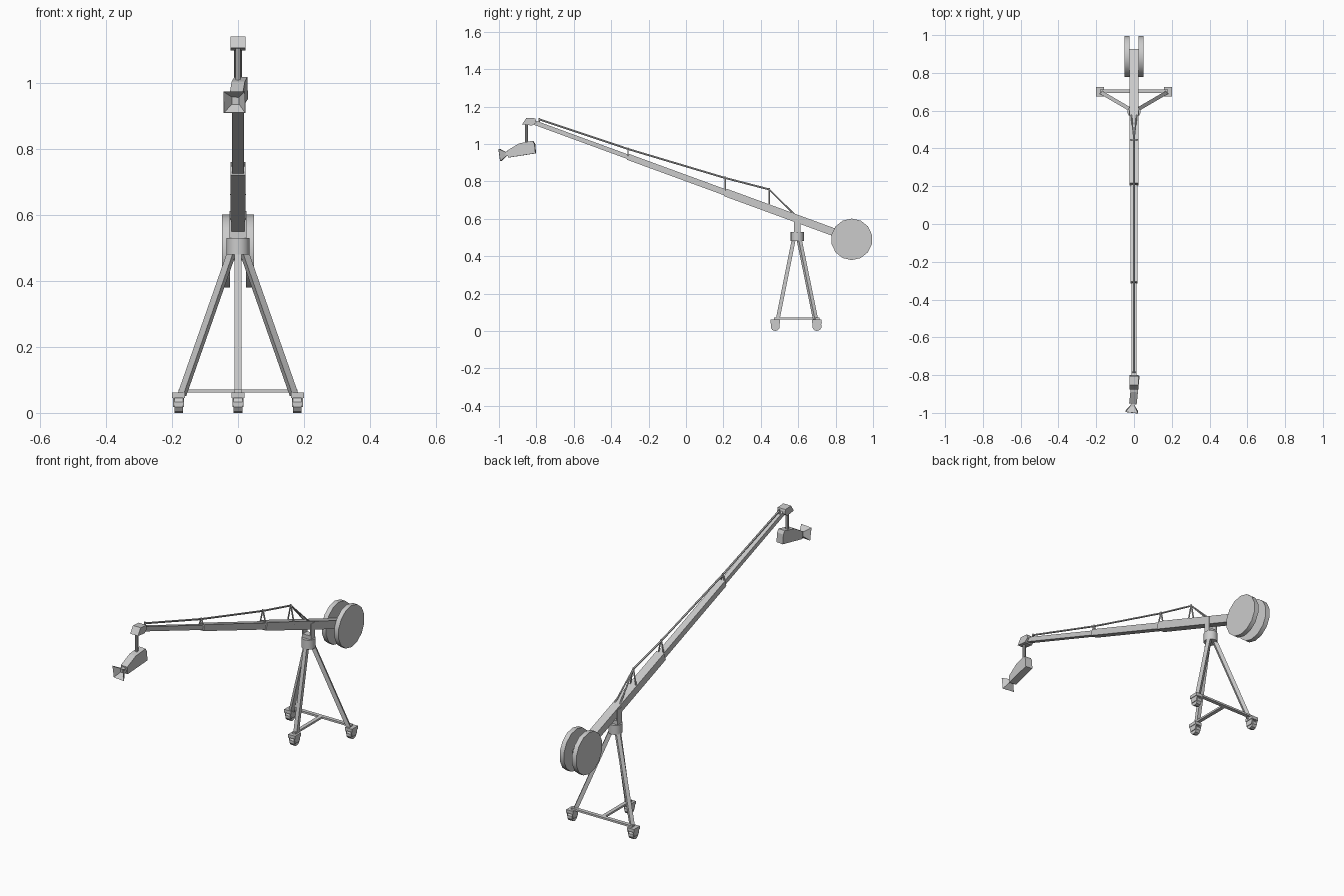
import bpy, bmesh, math
from mathutils import Vector, Matrix

if "Cube" in bpy.data.objects:
    bpy.data.objects.remove(bpy.data.objects["Cube"])


def make(name, bm, matrix=None, smooth=False):
    bmesh.ops.recalc_face_normals(bm, faces=bm.faces)
    me = bpy.data.meshes.new(name)
    bm.to_mesh(me)
    bm.free()
    ob = bpy.data.objects.new(name, me)
    bpy.context.collection.objects.link(ob)
    if matrix:
        me.transform(matrix)
    if smooth:
        bpy.context.view_layer.objects.active = ob
        ob.select_set(True)
        bpy.ops.object.shade_smooth_by_angle(angle=math.radians(35))
        ob.select_set(False)
    return ob


def frame(p, q):
    """Matrix at the midpoint of p-q, with z along the line."""
    p, q = Vector(p), Vector(q)
    d = (q - p).normalized()
    side = d.cross((0, 0, 1))
    side = side.normalized() if side.length > 0.01 else Vector((1, 0, 0))
    m = Matrix((side, d.cross(side), d)).transposed().to_4x4()
    m.translation = (p + q) / 2
    return m, (q - p).length


def beam(name, p, q, w, h):
    m, length = frame(p, q)
    bm = bmesh.new()
    bmesh.ops.create_cube(bm, size=1)
    bmesh.ops.scale(bm, vec=(w, h, length), verts=bm.verts)
    return make(name, bm, m)


def rod(name, p, q, r, sides=8):
    m, length = frame(p, q)
    bm = bmesh.new()
    bmesh.ops.create_cone(bm, cap_ends=True, segments=sides, radius1=r, radius2=r, depth=length)
    return make(name, bm, m, sides > 10)


def plate(name, pts, x0, x1, matrix=None):
    """Extrude a (y, z) profile from x0 to x1."""
    bm = bmesh.new()
    f = bm.faces.new([bm.verts.new((x0, y, z)) for y, z in pts])
    r = bmesh.ops.extrude_face_region(bm, geom=[f])
    bmesh.ops.translate(bm, vec=(x1 - x0, 0, 0),
                        verts=[v for v in r["geom"] if isinstance(v, bmesh.types.BMVert)])
    return make(name, bm, matrix)


def boom(y, up=0.0):
    """Point on the sloping boom centre line."""
    return Vector((0, y, 0.598 - 0.366 * (y - 0.6) + up))


# Telescoping boom
for label, y0, y1, w, h in (("rear", 0.21, 0.92, 0.046, 0.042),
                            ("middle", -0.31, 0.22, 0.035, 0.033),
                            ("front", -0.83, -0.30, 0.024, 0.024)):
    beam("boom_" + label, boom(y0), boom(y1), w, h)

# Twin counterweights and their axle
for s in (-1, 1):
    rod("counterweight", (s * 0.024, 0.886, 0.49), (s * 0.049, 0.886, 0.49), 0.111, 14)
rod("counterweight_axle", (-0.03, 0.886, 0.49), (0.03, 0.886, 0.49), 0.015)

# Tension cable on splayed posts
tops = [(0, 0.59, 0.613), (0, 0.445, 0.757), (0, 0.21, 0.818), (0, -0.31, 0.973), (0, -0.785, 1.132)]
for a, b in zip(tops[1:], tops[2:]):
    rod("cable", a, b, 0.005, 6)
for s in (-1, 1):
    rod("cable_rear_stay", (s * 0.016, 0.59, 0.613), tops[1], 0.004, 6)
    for t, spread in zip(tops[1:], (0.02, 0.018, 0.013, 0.006)):
        foot = boom(t[1], 0.005)
        foot.x = s * spread
        rod("cable_post", foot, (0, t[1], t[2] + 0.007), 0.004, 6)

# Pivot fork and hub
for s in (-1, 1):
    beam("pivot_plate", (s * 0.023, 0.595, 0.52), (s * 0.023, 0.595, 0.612), 0.006, 0.036)
beam("pivot_base", (0, 0.595, 0.52), (0, 0.595, 0.55), 0.046, 0.036)
rod("hub", (0, 0.595, 0.48), (0, 0.595, 0.53), 0.035, 16)

# Tripod legs with castors
for x, y in ((-0.18, 0.70), (0.18, 0.70), (0, 0.477)):
    c = Vector((0, 0.595, 0))
    foot = Vector((x, y, 0))
    out = (foot - c).normalized()
    beam("leg", c + out * 0.018 + Vector((0, 0, 0.495)), foot - out * 0.012 + Vector((0, 0, 0.055)), 0.02, 0.02)
    beam("castor_top", (x, y, 0.045), (x, y, 0.062), 0.04, 0.05)
    for s in (-1, 1):
        plate("castor_cheek", [(y - 0.026, 0.047), (y + 0.026, 0.047), (y + 0.018, 0.018), (y - 0.018, 0.018)],
              x + s * 0.013, x + s * 0.017)
    rod("wheel", (x - 0.013, y, 0.025), (x + 0.013, y, 0.025), 0.025, 10)

# T-shaped spreader
beam("spreader_cross", (-0.18, 0.703, 0.066), (0.18, 0.703, 0.066), 0.02, 0.01)
beam("spreader_spine", (0, 0.47, 0.066), (0, 0.70, 0.066), 0.02, 0.01)

# Head block and hanging post
plate("head_block", [(-0.876, 1.105), (-0.853, 1.14), (-0.806, 1.137), (-0.80, 1.115), (-0.822, 1.098)], -0.023, 0.023)
rod("head_post", (0, -0.853, 1.11), (0, -0.853, 1.0), 0.008)

# Camera body and lens hood, turned slightly to the side
turn = (Matrix.Translation((0.005, -0.85, 0)) @ Matrix.Rotation(math.radians(-6), 4, "Z")
        @ Matrix.Translation((0, 0.85, 0)))
plate("camera_body", [(-0.953, 0.966), (-0.95, 0.927), (-0.803, 0.95), (-0.808, 1.0), (-0.818, 1.017), (-0.89, 1.003)],
      -0.02, 0.02, turn)
beam("lens", (-0.006, -0.965, 0.946), (-0.004, -0.94, 0.948), 0.024, 0.024)

bm = bmesh.new()
bmesh.ops.create_cone(bm, cap_ends=False, segments=4, radius1=0.014, radius2=0.047, depth=0.034)
bmesh.ops.rotate(bm, matrix=Matrix.Rotation(math.pi / 4, 3, "Z"), verts=bm.verts)
m, _ = frame((-0.007, -0.96, 0.946), (-0.011, -0.994, 0.941))
hood = make("lens_hood", bm, m)
mod = hood.modifiers.new("thickness", "SOLIDIFY")
mod.thickness = 0.002
